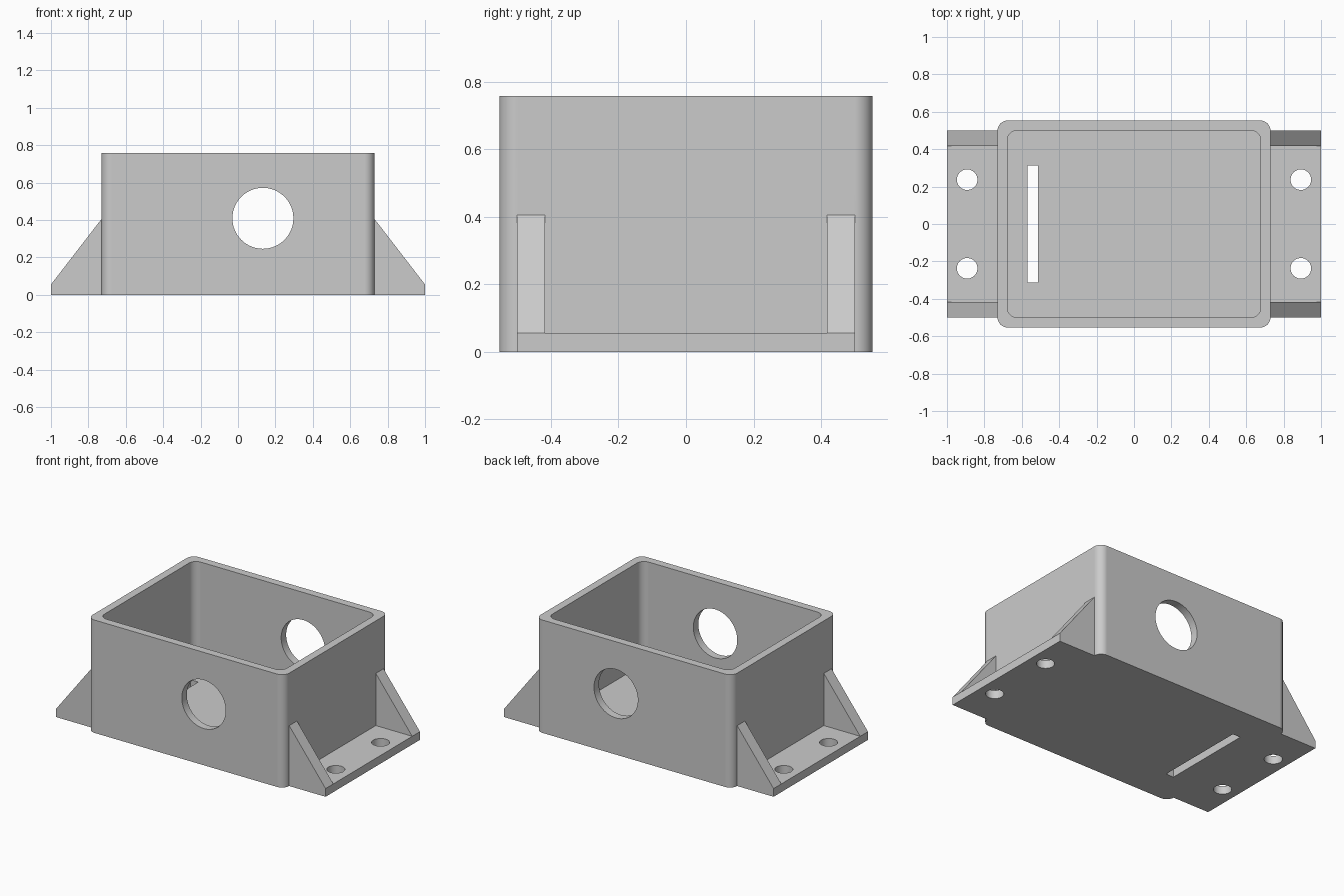
import bpy, bmesh, math
from mathutils import Vector, Matrix

if "Cube" in bpy.data.objects:
    bpy.data.objects.remove(bpy.data.objects["Cube"], do_unlink=True)

WALL_X, WALL_Y, HEIGHT = 0.73, 0.553, 0.757
THICK, FOOT_Y = 0.055, 0.5

grey = bpy.data.materials.new("plain grey")
grey.use_nodes = True
grey.diffuse_color = (0.6, 0.6, 0.6, 1)
grey.node_tree.nodes["Principled BSDF"].inputs["Base Color"].default_value = grey.diffuse_color


def prism(name, points, depth):
    """Extrude a closed loop of 3D points along the depth vector."""
    bm = bmesh.new()
    face = bm.faces.new([bm.verts.new(p) for p in points])
    made = bmesh.ops.extrude_face_region(bm, geom=[face])["geom"]
    moved = [g for g in made if isinstance(g, bmesh.types.BMVert)]
    bmesh.ops.translate(bm, verts=moved, vec=Vector(depth))
    bmesh.ops.recalc_face_normals(bm, faces=bm.faces)
    mesh = bpy.data.meshes.new(name)
    bm.to_mesh(mesh)
    bm.free()
    obj = bpy.data.objects.new(name, mesh)
    bpy.context.collection.objects.link(obj)
    mesh.materials.append(grey)
    return obj


def box(name, x0, x1, y0, y1, z0, z1):
    return prism(name, [(x0, y0, z0), (x1, y0, z0), (x1, y1, z0), (x0, y1, z0)], (0, 0, z1 - z0))


def rounded_box(name, hx, hy, radius, z0, z1, steps=10):
    points = []
    for corner, (sx, sy) in enumerate([(1, 1), (-1, 1), (-1, -1), (1, -1)]):
        for i in range(steps + 1):
            a = (corner + i / steps) * math.pi / 2
            points.append((sx * (hx - radius) + radius * math.cos(a),
                           sy * (hy - radius) + radius * math.sin(a), z0))
    return prism(name, points, (0, 0, z1 - z0))


def cylinder(name, centre, radius, depth, turn=0.0, sides=64):
    spin = Matrix.Rotation(turn, 3, 'X')
    ring = [Vector(centre) + spin @ Vector((radius * math.cos(t), radius * math.sin(t), -depth / 2))
            for t in (2 * math.pi * i / sides for i in range(sides))]
    return prism(name, ring, spin @ Vector((0, 0, depth)))


def combine(target, tool, operation):
    mod = target.modifiers.new(operation, 'BOOLEAN')
    mod.operation, mod.object, mod.solver = operation, tool, 'EXACT'
    bpy.context.view_layer.objects.active = target
    bpy.ops.object.modifier_apply(modifier=mod.name)
    bpy.data.objects.remove(tool, do_unlink=True)


# Rounded outer shell
body = rounded_box("mounting_box", WALL_X, WALL_Y, 0.054, 0, HEIGHT)

# Mounting feet with sloped gussets, rooted inside the walls
for side in (-1, 1):
    foot = box("foot", *sorted((side * 0.7, side)), -FOOT_Y, FOOT_Y, 0, THICK)
    for y in (-FOOT_Y, FOOT_Y - 0.082):
        outline = [(0.7, 0), (1, 0), (1, THICK), (WALL_X, 0.405), (0.7, 0.405)]
        gusset = prism("gusset", [(side * x, y, z) for x, z in outline], (0, 0.082, 0))
        combine(foot, gusset, 'UNION')
    combine(body, foot, 'UNION')

# Open cavity above the floor
combine(body, rounded_box("cavity", 0.677, 0.5, 0.052, THICK, 1), 'DIFFERENCE')

# Round opening through the front and back walls
combine(body, cylinder("wall_hole", (0.133, 0, 0.409), 0.163, 2, math.pi / 2), 'DIFFERENCE')

# Slot in the floor
combine(body, box("floor_slot", -0.57, -0.513, -0.312, 0.312, -0.1, 0.2), 'DIFFERENCE')

# Screw holes in the feet
for x in (-0.892, 0.892):
    for y in (-0.237, 0.237):
        combine(body, cylinder("screw_hole", (x, y, 0), 0.055, 0.3, sides=40), 'DIFFERENCE')

# Smooth rounded corners and holes, crisp flat faces
body.data.materials.clear()
body.data.materials.append(grey)
for poly in body.data.polygons:
    poly.material_index = 0
bpy.ops.object.select_all(action='DESELECT')
body.select_set(True)
bpy.context.view_layer.objects.active = body
bpy.ops.object.shade_smooth_by_angle(angle=math.radians(30))
weighted = body.modifiers.new("weighted_normals", 'WEIGHTED_NORMAL')
weighted.keep_sharp = True
